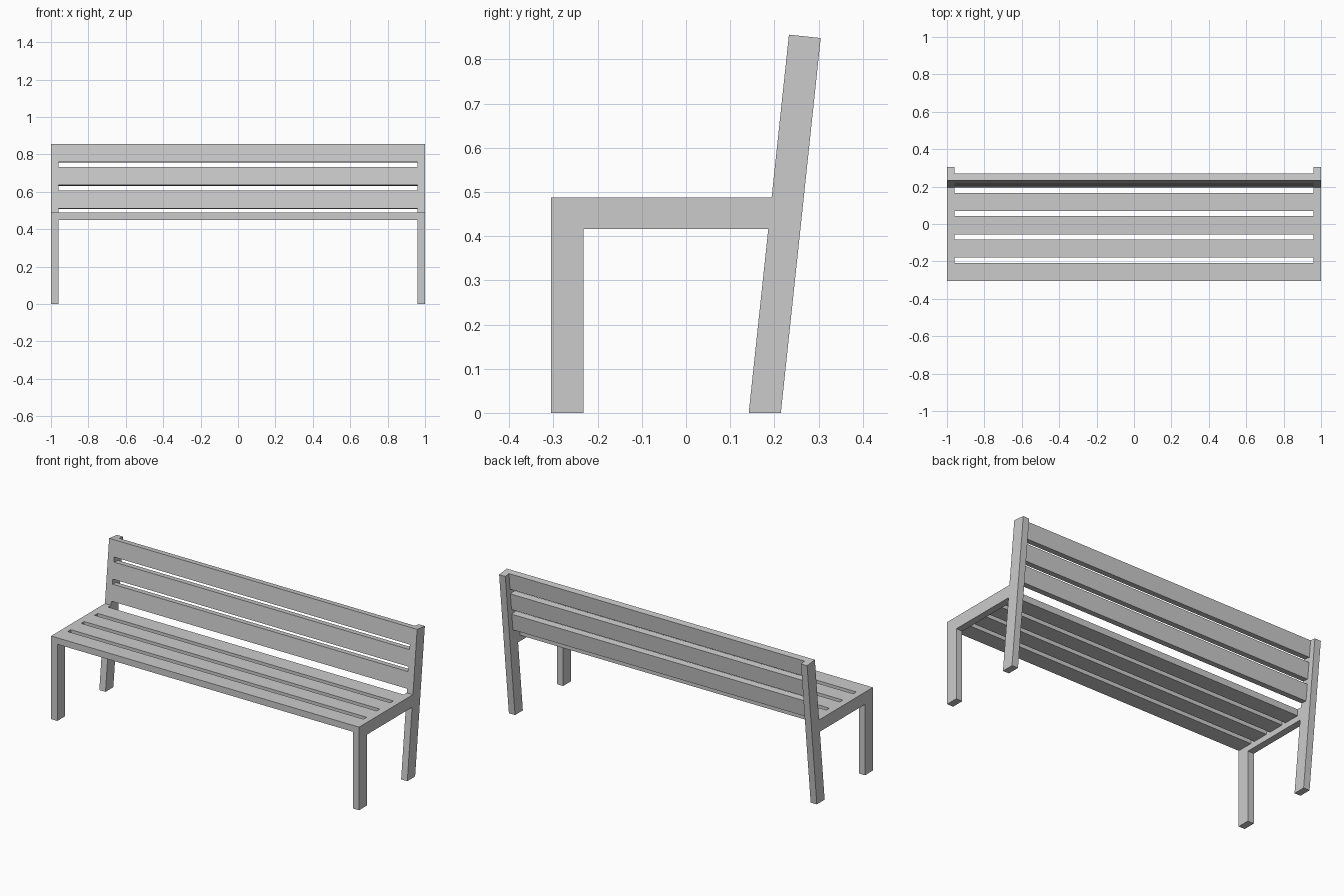
import bpy
import bmesh
from mathutils import Vector

if "Cube" in bpy.data.objects:
    bpy.data.objects.remove(bpy.data.objects["Cube"])

FRAME_IN, FRAME_OUT = 0.96, 1.0
FRONT, SEAT_TOP, RAIL_LOW = -0.305, 0.488, 0.416
SLAT_W, PITCH, SLAT_T = 0.0965, 0.125, 0.038

# Sloped line of the back post: front edge, direction upwards, normal to the rear
foot = Vector((0.142, 0.0))
top = Vector((0.233, 0.856))
up = (top - foot).normalized()
rear = Vector((up.y, -up.x))
POST_W = 0.0723


def post_front(z):
    return foot + (top - foot) * (z / top.y)


def extrude_profile(name, points, x0, x1):
    """Extrude a (y, z) outline along x."""
    bm = bmesh.new()
    face = bm.faces.new([bm.verts.new((x0, p[0], p[1])) for p in points])
    new = bmesh.ops.extrude_face_region(bm, geom=[face])["geom"]
    bmesh.ops.translate(bm, vec=(x1 - x0, 0, 0),
                        verts=[v for v in new if isinstance(v, bmesh.types.BMVert)])
    bmesh.ops.recalc_face_normals(bm, faces=bm.faces)
    mesh = bpy.data.meshes.new(name)
    bm.to_mesh(mesh)
    bm.free()
    obj = bpy.data.objects.new(name, mesh)
    bpy.context.collection.objects.link(obj)
    return obj


# Side frames: front leg, seat rail and leaning back post in one outline
frame = [
    (FRONT, 0), (FRONT + 0.073, 0), (FRONT + 0.073, RAIL_LOW),
    post_front(RAIL_LOW), foot, (foot.x + POST_W / up.y, 0),
    top + rear * POST_W, top, post_front(SEAT_TOP), (FRONT, SEAT_TOP),
]
extrude_profile("left_frame", frame, -FRAME_OUT, -FRAME_IN)
extrude_profile("right_frame", frame, FRAME_IN, FRAME_OUT)

# Seat slats, flush with the rail tops
for i in range(4):
    y = FRONT + i * PITCH
    extrude_profile(f"seat_slat_{i + 1}", [
        (y, SEAT_TOP - SLAT_T), (y + SLAT_W, SEAT_TOP - SLAT_T),
        (y + SLAT_W, SEAT_TOP), (y, SEAT_TOP)], -FRAME_IN, FRAME_IN)

# Back slats, flush with the front of the posts
for i in range(3):
    a = top - up * (i * PITCH)
    b = a - up * SLAT_W
    extrude_profile(f"back_slat_{i + 1}",
                    [a, b, b + rear * SLAT_T, a + rear * SLAT_T],
                    -FRAME_IN, FRAME_IN)
